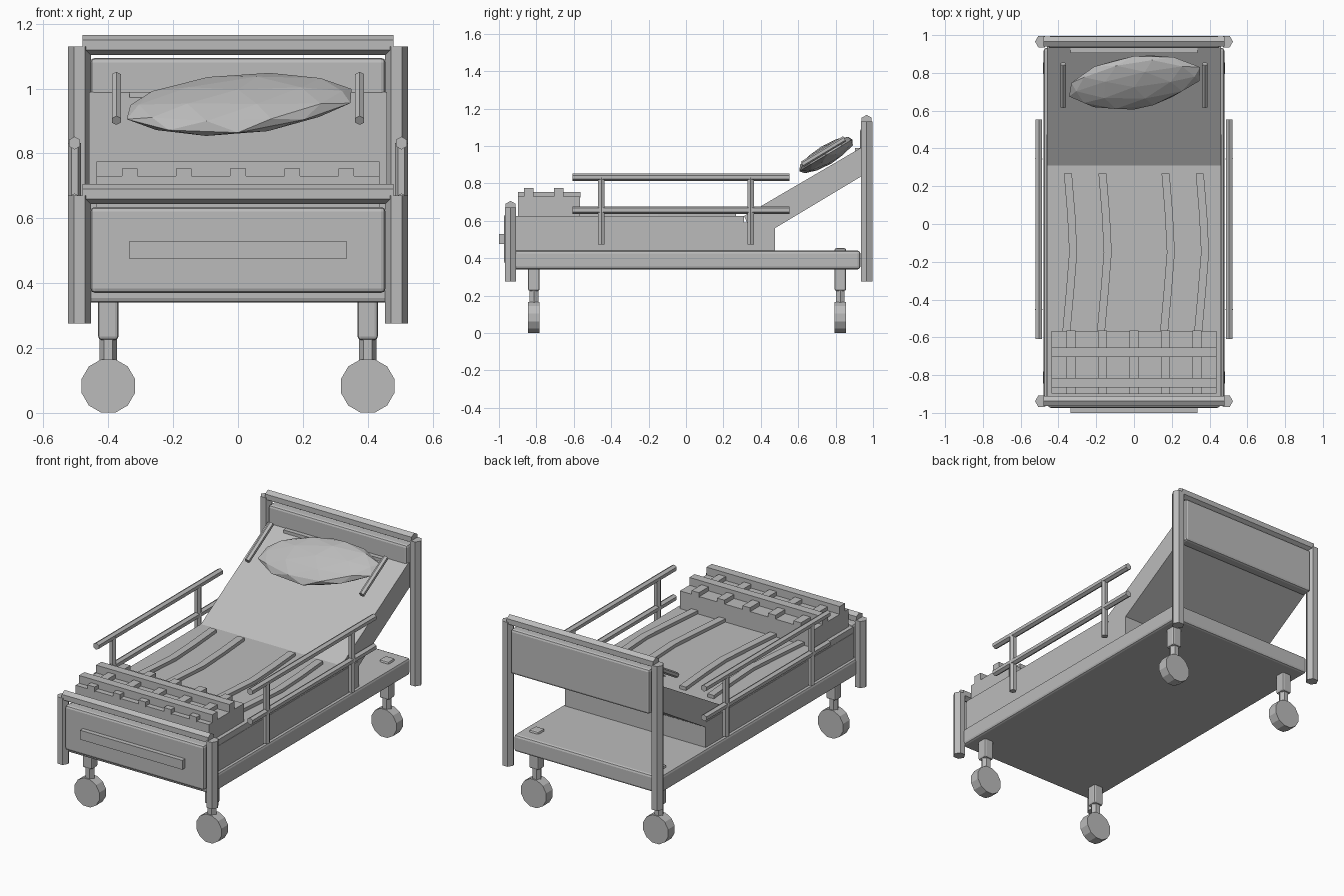
import bpy, bmesh, math, random
from mathutils import Vector, Matrix

cube = bpy.data.objects.get("Cube")
if cube:
    bpy.data.objects.remove(cube, do_unlink=True)

GREY = (0.5, 0.5, 0.5, 1)
mat = bpy.data.materials.new("plain grey")
mat.use_nodes = True
mat.diffuse_color = GREY
for node in mat.node_tree.nodes:
    if node.type == 'BSDF_PRINCIPLED':
        node.inputs["Base Color"].default_value = GREY

X, Y, Z = Vector((1, 0, 0)), Vector((0, 1, 0)), Vector((0, 0, 1))


def finish(name, bm, bevel=0):
    bmesh.ops.recalc_face_normals(bm, faces=bm.faces)
    mesh = bpy.data.meshes.new(name)
    bm.to_mesh(mesh)
    bm.free()
    mesh.materials.append(mat)
    ob = bpy.data.objects.new(name, mesh)
    bpy.context.collection.objects.link(ob)
    if bevel:
        mod = ob.modifiers.new("soft edge", 'BEVEL')
        mod.width, mod.segments = bevel, 2
    return ob


def loft(name, rings):
    """Skin a list of vertex rings and cap both ends."""
    bm = bmesh.new()
    rows = [[bm.verts.new(p) for p in ring] for ring in rings]
    n = len(rows[0])
    for a, b in zip(rows, rows[1:]):
        for i in range(n):
            j = (i + 1) % n
            bm.faces.new((a[i], a[j], b[j], b[i]))
    bm.faces.new(rows[0])
    bm.faces.new(rows[-1])
    return finish(name, bm)


def box(name, x, y, z, bevel=0):
    bm = bmesh.new()
    size = [b - a for a, b in (x, y, z)]
    mid = [(a + b) / 2 for a, b in (x, y, z)]
    bmesh.ops.create_cube(bm, size=1, matrix=Matrix.Translation(mid) @ Matrix.Diagonal((*size, 1)))
    return finish(name, bm, bevel)


def bar(name, a, b, r, up, sides=6, turn=0):
    """Prism from a to b with a corner pointing along up."""
    a, b = Vector(a), Vector(b)
    across = (b - a).normalized().cross(up)
    angles = [turn + math.tau * i / sides for i in range(sides)]
    ring = [(up * math.cos(t) + across * math.sin(t)) * r for t in angles]
    return loft(name, [[a + p for p in ring], [b + p for p in ring]])


# Deck, mattress and raised backrest
box("deck", (-.478, .478), (-.935, .932), (.34, .44), .014)
box("mattress_base", (-.462, .462), (-.91, .475), (.44, .59))
box("mattress_top", (-.46, .46), (-.91, .31), (.59, .625))
side_profile = [(.31, .625), (.935, .99), (.95, .99), (.95, .845), (.475, .56), (.37, .5)]
loft("backrest", [[(x, y, z) for y, z in side_profile] for x in (-.46, .46)])

# Headboard and footboard share one design
for end, y, top in (("foot", -.938, .67), ("head", .966, 1.13)):
    for side, s in (("right", -1), ("left", 1)):
        bar(f"{end}board_{side}_post", (s * .489, y, .275), (s * .489, y, top), .035, X)
    bar(f"{end}board_rail", (-.48, y, top + .005), (.48, y, top + .005), .031, Z)
    box(f"{end}board_panel", (-.455, .455), (y - .035, y + .03), (top - .3, top - .035), .014)
    box(f"{end}board_plate", (-.335, .335), (y - .062, y - .03), (top - .195, top - .14))

# Casters
for end, y in (("foot", -.813), ("head", .825)):
    for side, s in (("right", -1), ("left", 1)):
        x = s * .4
        name = f"{end}_{side}_caster"
        box(name + "_socket", (x - .031, x + .031), (y - .031, y + .031), (.225, .453), .01)
        bar(name + "_stem", (x, y, .1), (x, y, .24), .027, X)
        bar(name + "_wheel", (x, y - .031, .083), (x, y + .031, .083), .085, Z, 12, math.pi / 12)

# Side guards and pillow grips
for side, s in (("right", -1), ("left", 1)):
    x = s * .504
    for level, z in (("lower", .657), ("upper", .832)):
        bar(f"{side}_guard_{level}_bar", (x, -.608, z), (x, .553, z), .02, Z)
    for end, y in (("foot", -.453), ("head", .345)):
        bar(f"{side}_guard_{end}_upright", (x, y, .472), (x, y, .832), .02, X)
    grip_up = Vector((0, -.52, .85)).normalized()
    bar(f"{side}_pillow_grip", (s * .375, .622, .902), (s * .375, .848, 1.038), .016, grip_up)

# Folded blanket with slats and cross bars
box("blanket_block", (-.437, .437), (-.897, -.567), (.62, .73))
for i in range(5):
    x = (i - 2) * .167
    box(f"blanket_slat_{i + 1}", (x - .024, x + .024), (-.899, -.564), (.725, .754))
for i, y in enumerate((-.84, -.68)):
    box(f"blanket_cross_bar_{i + 1}", (-.437, .437), (y - .025, y + .025), (.73, .776))

# Bent straps lying on the mattress
for i, x in enumerate((-.35, -.167, .167, .348)):
    rings = []
    for y, shift in ((.268, 0), (.05, .018), (-.15, .028), (-.35, .012), (-.57, -.008)):
        c = x + shift
        rings.append([(c + dx, y, z) for dx, z in
                      ((-.021, .62), (.021, .62), (.021, .645), (-.021, .645))])
    loft(f"strap_{i + 1}", rings)

# Faceted pillow, slightly skewed and tilted with the backrest
random.seed(4)
bm = bmesh.new()
bmesh.ops.create_icosphere(bm, subdivisions=2, radius=1)
for v in bm.verts:
    x, y, z = v.co * random.uniform(.96, 1.04)
    pinch = 1 - .2 * x * x
    v.co = (.358 * x, .165 * y * pinch + .05 * x, .054 * z * pinch)
tilt = Matrix.Translation((0, .752, .952)) @ Matrix.Rotation(math.radians(31), 4, 'X')
bmesh.ops.transform(bm, matrix=tilt, verts=bm.verts)
finish("pillow", bm)
